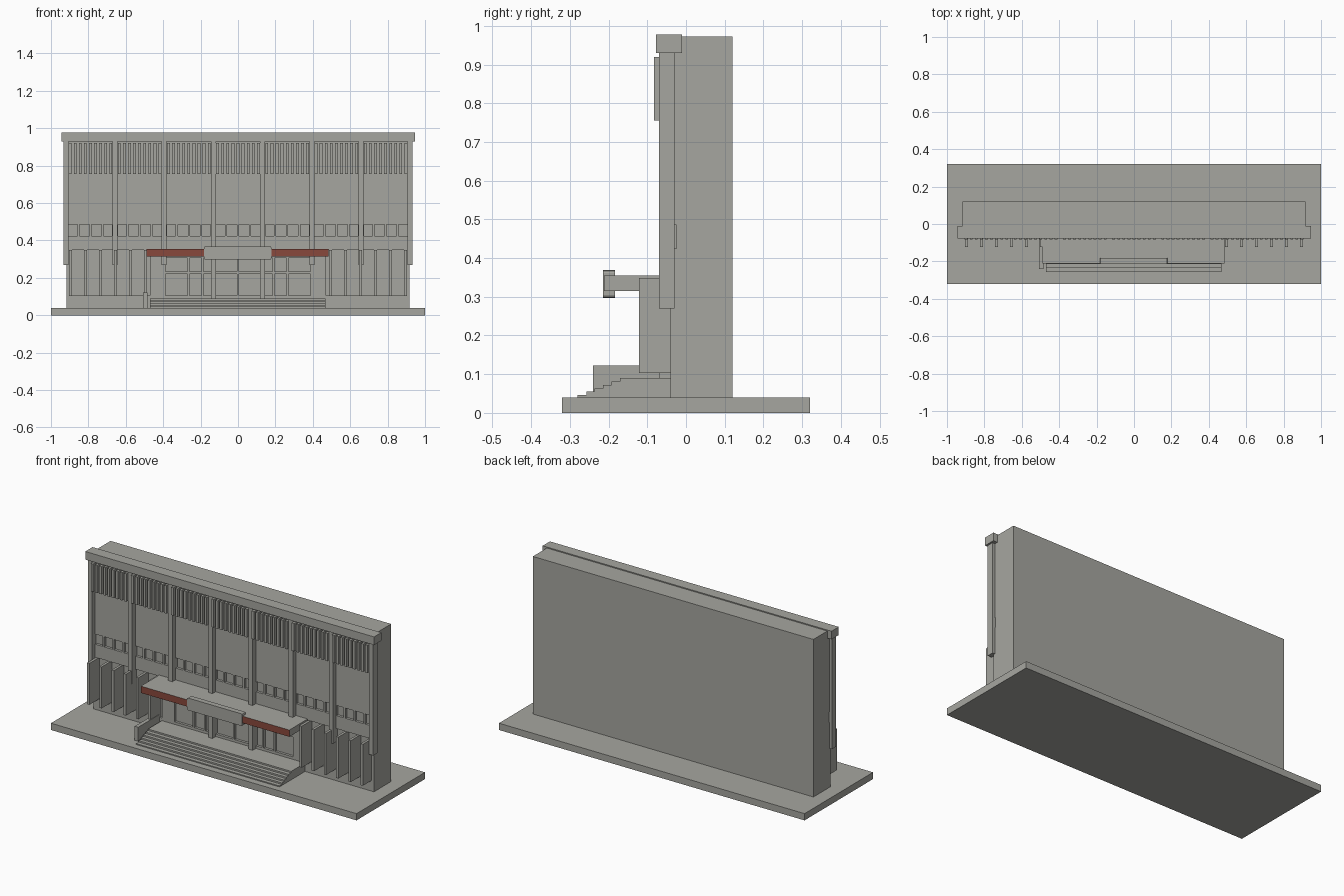
import bpy

if "Cube" in bpy.data.objects:
    bpy.data.objects.remove(bpy.data.objects["Cube"])


def material(name, rgb):
    m = bpy.data.materials.new(name)
    m.diffuse_color = (*rgb, 1)
    m.use_nodes = True
    m.node_tree.nodes["Principled BSDF"].inputs["Base Color"].default_value = m.diffuse_color
    return m


STONE = material("warm_grey_stone", (0.38, 0.38, 0.35))
RED = material("brick_red", (0.25, 0.065, 0.045))


def boxes(name, items):
    """One object from (x0, x1, y0, y1, z0, z1) boxes."""
    verts, faces = [], []
    for x0, x1, y0, y1, z0, z1 in items:
        n = len(verts)
        verts += [(x, y, z) for z in (z0, z1)
                  for x, y in ((x0, y0), (x1, y0), (x1, y1), (x0, y1))]
        faces += [[n + i for i in f] for f in (
            (3, 2, 1, 0), (4, 5, 6, 7), (0, 1, 5, 4),
            (1, 2, 6, 5), (2, 3, 7, 6), (3, 0, 4, 7))]
    me = bpy.data.meshes.new(name)
    me.from_pydata(verts, [], faces)
    me.materials.append(STONE)
    ob = bpy.data.objects.new(name, me)
    bpy.context.collection.objects.link(ob)
    return ob


def upright(x, w, y0, y1, z0, z1):
    return (x - w / 2, x + w / 2, y0, y1, z0, z1)


W = 0.918                      # half width of the building
GLASS, WALL = -0.025, -0.04    # recessed plane and facade plane
PITCH = 0.263                  # pier spacing
PIERS = [(i - 3.5) * PITCH for i in range(8)]
BAYS = [(i - 3) * PITCH for i in range(7)]

# Ground slab and main block
boxes("ground_slab", [(-1, 1, -0.32, 0.32, 0, 0.04)])
boxes("main_block", [(-W, W, GLASS, 0.12, 0.04, 0.972)])

# Facade skin: solid wall with a strip of small recessed windows
boxes("upper_wall", [(-W, W, WALL, GLASS, 0.485, 0.95),
                     (-W, W, WALL, GLASS, 0.348, 0.425)])
mullions = []
for b in BAYS:
    mullions += [upright(b + k * 0.0645, 0.011, WALL, GLASS, 0.425, 0.485)
                 for k in (-1, 0, 1)]
mullions += [upright(p, 0.03, WALL, GLASS, 0.425, 0.485) for p in PIERS[1:-1]]
boxes("window_mullions", mullions)

# Ground floor plinth and end jambs
boxes("plinth", [(-W, W, WALL, GLASS, 0.04, 0.105)])
boxes("end_jambs", [(s * 0.91 - 0.008, s * 0.91 + 0.008, WALL, GLASS, 0.105, 0.348)
                    for s in (-1, 1)])

# Tall piers, cornice and louvres under it
boxes("tall_piers", [upright(p, 0.027, -0.07, -0.03, 0.27, 0.935) for p in PIERS])
boxes("cornice", [(-0.945, 0.945, -0.078, -0.01, 0.93, 0.978)])
boxes("louvres", [upright(b + (k - 4) * 0.0272, 0.015, -0.083, WALL, 0.755, 0.92)
                  for b in BAYS for k in range(9)])

# Ground floor sun fins
boxes("ground_fins", [upright(s * (0.495 + 0.08 * i), 0.015, -0.122, GLASS, 0.103, 0.348)
                      for s in (-1, 1) for i in range(6)])

# Entrance: frames, posts and side walls
frames = [upright(s * x, 0.012, WALL, GLASS, 0.09, 0.32)
          for x in (0.265, 0.19, 0.394) for s in (-1, 1)]
frames += [upright(0, 0.012, WALL, GLASS, 0.09, 0.32),
           (-0.394, 0.394, WALL, GLASS, 0.222, 0.234),
           (-0.394, 0.394, WALL, GLASS, 0.305, 0.32)]
boxes("door_frames", frames)
boxes("entrance_posts", [upright(s * PITCH / 2, 0.027, -0.07, GLASS, 0.09, 0.32)
                         for s in (-1, 1)])
boxes("entrance_side_walls", [(s * 0.436 - 0.034, s * 0.436 + 0.034, WALL, GLASS, 0.1, 0.348)
                              for s in (-1, 1)])

# Stairs, landing and the single flank wall
fronts = [-0.28, -0.257, -0.236, -0.215, -0.193, -0.17]
boxes("stairs", [(-0.47, 0.467, y, -0.13, 0.04, 0.046 + 0.0088 * i)
                 for i, y in enumerate(fronts)])
boxes("landing", [(-0.47, 0.467, -0.13, WALL, 0.04, 0.09)])
boxes("stair_flank_wall", [(-0.508, -0.485, -0.24, WALL, 0.04, 0.123)])

# Canopy with painted front face
canopy = boxes("canopy", [(-0.488, 0.484, -0.212, WALL, 0.315, 0.355)])
canopy.data.materials.append(RED)
for f in canopy.data.polygons:
    f.material_index = 1 if f.normal.y < -0.9 else 0

# Blank sign panel with softened corners
sign = boxes("sign_panel", [(-0.182, 0.178, -0.215, -0.183, 0.297, 0.369)])
bev = sign.modifiers.new("corner_bevel", "BEVEL")
bev.width = 0.007
bev.segments = 2
bev.limit_method = "WEIGHT"
weight = sign.data.attributes.new("bevel_weight_edge", "FLOAT", "EDGE")
for e in sign.data.edges:
    a, b = (sign.data.vertices[i].co for i in e.vertices)
    weight.data[e.index].value = 1.0 if abs(a.y - b.y) > 0.01 else 0.0
